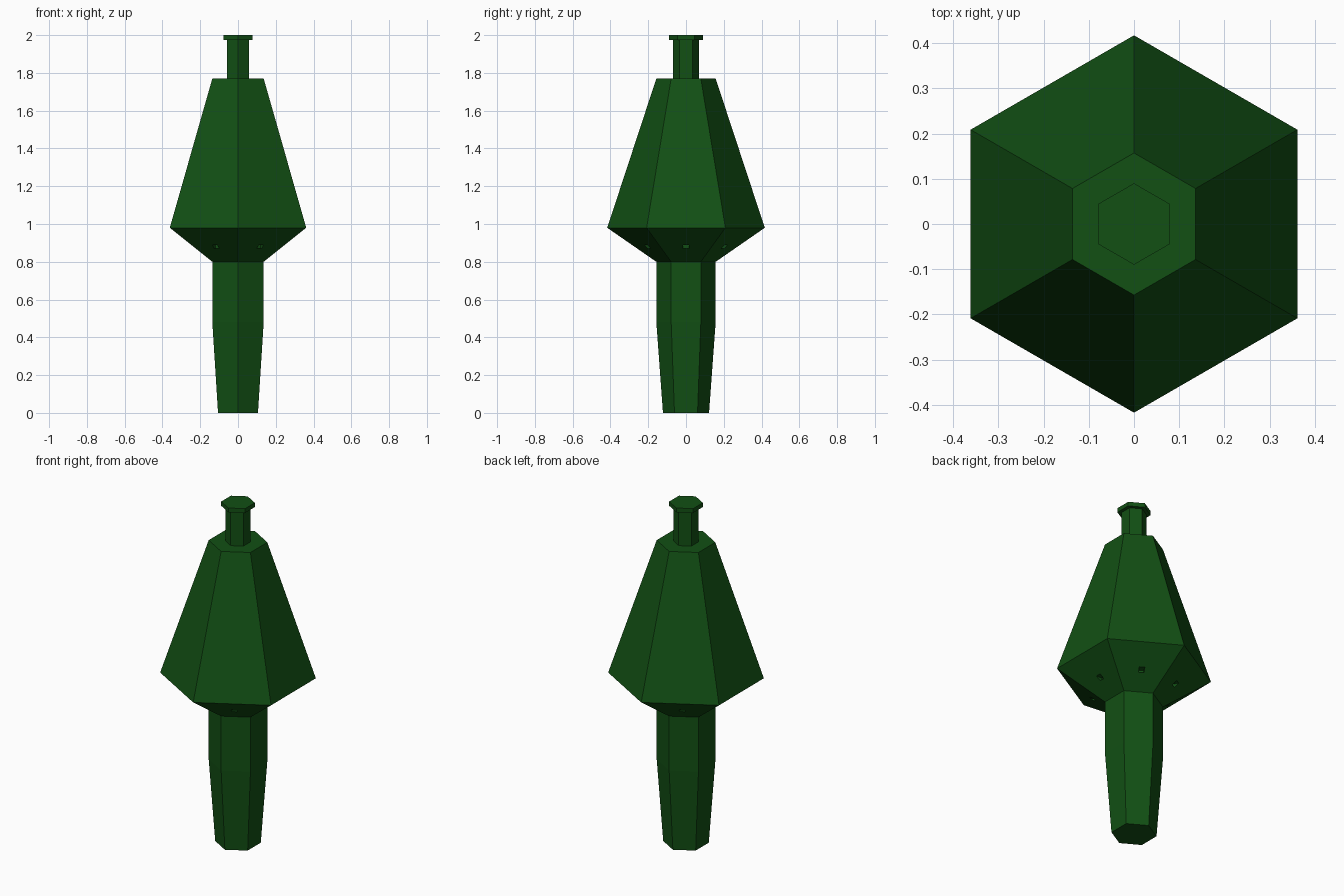
import bpy, bmesh
from math import pi, cos, sin
from mathutils import Matrix

if "Cube" in bpy.data.objects:
    bpy.data.objects.remove(bpy.data.objects["Cube"])

green = bpy.data.materials.new("dark_green")
green.diffuse_color = (0.006, 0.08, 0.007, 1)
green.use_nodes = True
green.node_tree.nodes["Principled BSDF"].inputs["Base Color"].default_value = green.diffuse_color


def make_object(name, bm):
    bmesh.ops.recalc_face_normals(bm, faces=bm.faces)
    mesh = bpy.data.meshes.new(name)
    bm.to_mesh(mesh)
    bm.free()
    mesh.materials.append(green)
    obj = bpy.data.objects.new(name, mesh)
    bpy.context.collection.objects.link(obj)
    return obj


def hex_lathe(name, profile):
    """Closed six-sided solid from (radius, z) pairs, corners on the y axis."""
    bm = bmesh.new()
    rings = [[bm.verts.new((r * cos(pi / 6 + k * pi / 3), r * sin(pi / 6 + k * pi / 3), z))
              for k in range(6)] for r, z in profile]
    for a, b in zip(rings, rings[1:]):
        for k in range(6):
            n = (k + 1) % 6
            bm.faces.new((a[k], a[n], b[n], b[k]))
    bm.faces.new(rings[0][::-1])
    bm.faces.new(rings[-1])
    return make_object(name, bm)


# Tapered grip and flared head
body = hex_lathe("grip_and_head", [(0.122, 0), (0.157, 0.48), (0.157, 0.8),
                                   (0.417, 0.98), (0.157, 1.77)])

# Neck with its thin cap
hex_lathe("neck_and_cap", [(0.068, 1.77), (0.068, 1.975), (0.09, 1.975), (0.09, 2.0)])

# Small square sockets, one in each underside face of the head
bm = bmesh.new()
for k in range(6):
    m = (Matrix.Rotation(k * pi / 3, 4, 'Z') @ Matrix.Translation((0.26, 0, 0.88))
         @ Matrix.Diagonal((0.10, 0.03, 0.02, 1)))
    bmesh.ops.create_cube(bm, size=1, matrix=m)
cutter = make_object("socket_cutter", bm)
cutter.hide_render = True
cutter.hide_viewport = False

cut = body.modifiers.new("sockets", 'BOOLEAN')
cut.operation = 'DIFFERENCE'
cut.solver = 'EXACT'
cut.object = cutter
bpy.context.view_layer.objects.active = body
bpy.ops.object.modifier_apply(modifier=cut.name)
bpy.data.objects.remove(cutter)
